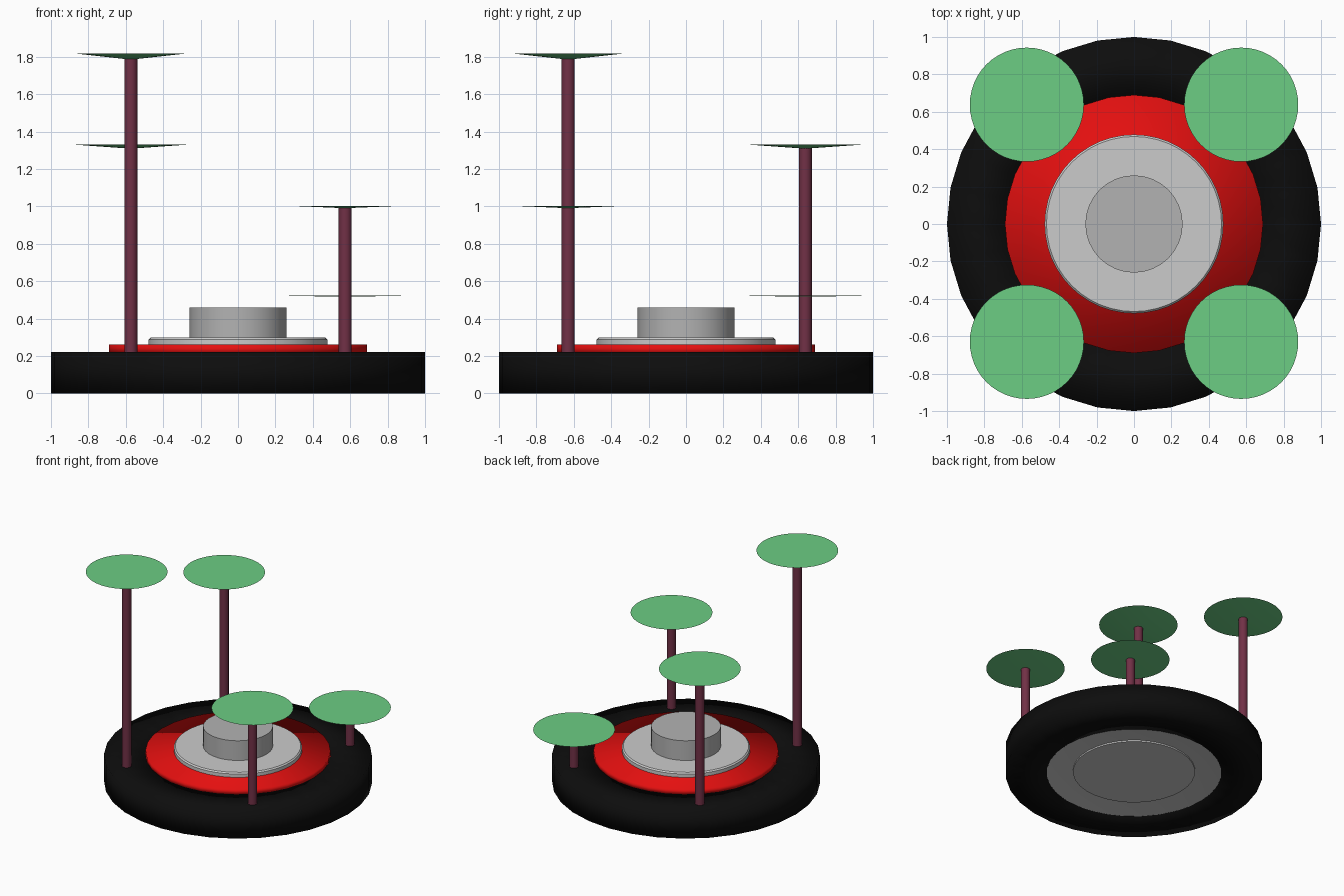
import bpy, bmesh, math

if "Cube" in bpy.data.objects:
    bpy.data.objects.remove(bpy.data.objects["Cube"])


def material(name, rgb):
    m = bpy.data.materials.new(name)
    m.diffuse_color = (*rgb, 1.0)
    m.use_nodes = True
    m.node_tree.nodes["Principled BSDF"].inputs["Base Color"].default_value = m.diffuse_color
    return m


BLACK = material("black rubber", (0.004, 0.004, 0.004))
RED = material("red", (0.78, 0.005, 0.005))
LIGHT = material("light grey", (0.60, 0.60, 0.60))
GREY = material("mid grey", (0.45, 0.45, 0.45))
BROWN = material("reddish brown", (0.165, 0.030, 0.061))
GREEN = material("leaf green", (0.15, 0.61, 0.23))


def lathe(name, profile, mat, sides=32, at=(0, 0, 0), ring=False, angle=30):
    """Spin (radius, z) points about z; a ring closes on itself, others get caps."""
    bm = bmesh.new()
    loops = []
    for r, z in profile:
        if r == 0:
            loops.append([bm.verts.new((0, 0, z))] * sides)
        else:
            loops.append([bm.verts.new((r * math.cos(2 * math.pi * i / sides),
                                        r * math.sin(2 * math.pi * i / sides), z))
                          for i in range(sides)])
    pairs = list(zip(loops, loops[1:]))
    if ring:
        pairs.append((loops[-1], loops[0]))
    for a, b in pairs:
        for i in range(sides):
            j = (i + 1) % sides
            bm.faces.new(list(dict.fromkeys((a[i], a[j], b[j], b[i]))))
    if not ring:
        for loop, (r, z) in ((loops[0], profile[0]), (loops[-1], profile[-1])):
            if r > 0:
                bm.faces.new(loop)
    bmesh.ops.recalc_face_normals(bm, faces=bm.faces)
    me = bpy.data.meshes.new(name)
    bm.to_mesh(me)
    bm.free()
    me.materials.append(mat)
    me.shade_smooth()
    if angle < 180:
        me.set_sharp_from_angle(angle=math.radians(angle))
    ob = bpy.data.objects.new(name, me)
    ob.location = at
    bpy.context.collection.objects.link(ob)
    return ob


# Wheel lying flat: tyre, dished rim underneath, red band and hub on top
lathe("tyre", [(0.68, 0), (1, 0), (1, 0.22), (0.66, 0.22)], BLACK, ring=True, angle=180)
lathe("rim_underside", [(0.475, 0.008), (0.475, 0.02), (0.485, 0.02),
                        (0.688, 0.0), (0.688, 0.21)], LIGHT)
lathe("red_band", [(0.69, 0.21), (0.69, 0.26)], RED, angle=180)
lathe("hub_plate", [(0.478, 0.25), (0.478, 0.288), (0.468, 0.298)], LIGHT, sides=48)
lathe("hub_knob", [(0.26, 0.29), (0.26, 0.46)], GREY)

# Four stalks, each topped by a shallow upturned cone: x, y, top height, cone depth
for name, x, y, top, depth in (("front_left", -0.573, -0.63, 1.818, 0.034),
                               ("back_left", -0.573, 0.638, 1.33, 0.022),
                               ("front_right", 0.573, -0.63, 1.003, 0.013),
                               ("back_right", 0.573, 0.638, 0.522, 0.006)):
    lathe(name + "_stalk", [(0.035, 0.1), (0.035, top - 0.8 * depth)], BROWN,
          sides=16, at=(x, y, 0))
    lathe(name + "_canopy", [(0, top - depth), (0.305, top)], GREEN,
          sides=48, at=(x, y, 0), angle=1)
